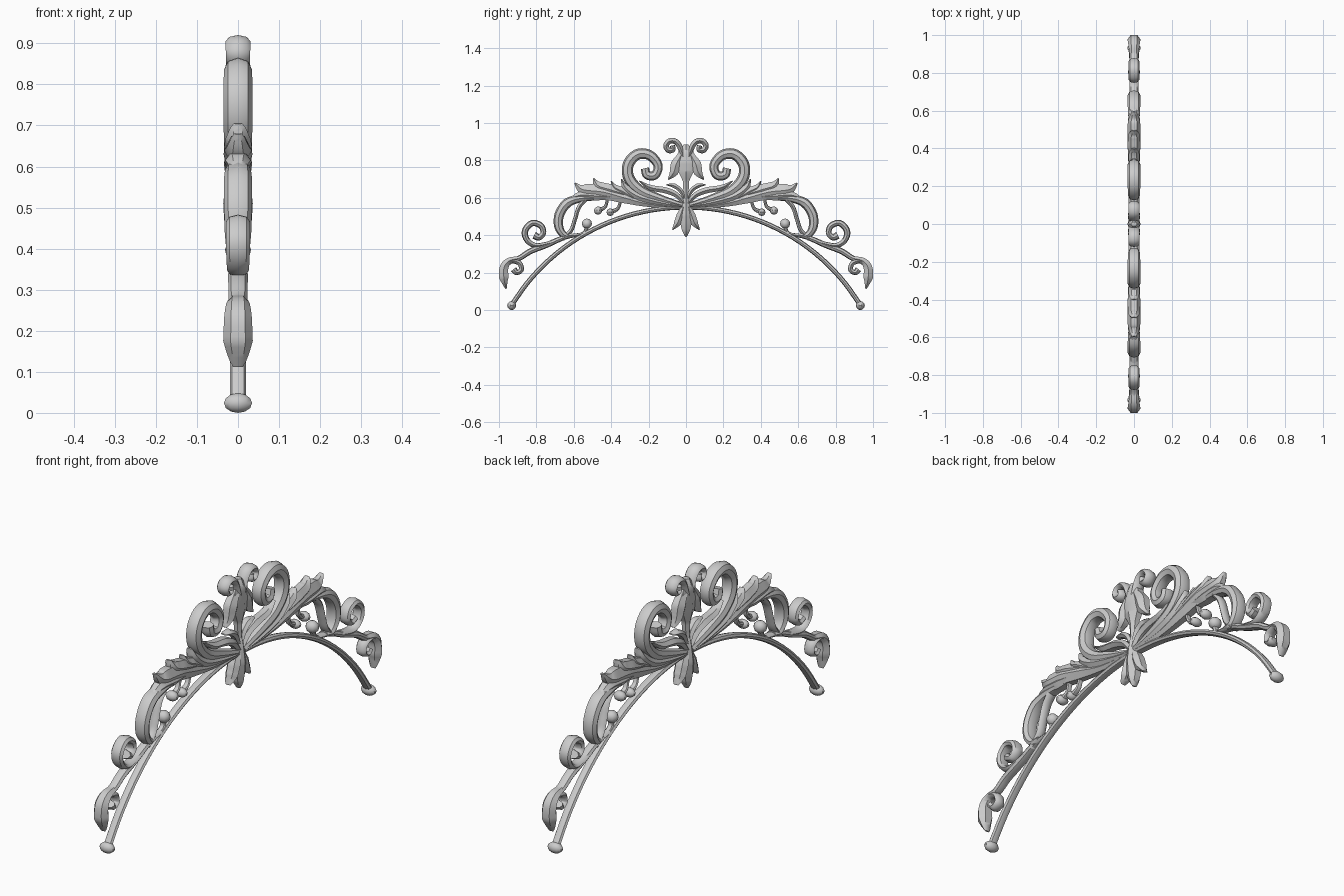
import bpy, bmesh, math
from mathutils import Vector


def spline(pts, steps):
    # Catmull-Rom points through the control points
    p = [Vector(q) for q in pts]
    p = [2 * p[0] - p[1]] + p + [2 * p[-1] - p[-2]]
    out = []
    for i in range(1, len(p) - 2):
        a, b, c, d = p[i - 1:i + 3]
        for s in range(steps):
            t = s / steps
            out.append(0.5 * (2 * b + (c - a) * t + (2 * a - 5 * b + 4 * c - d) * t * t
                              + (3 * b - a - 3 * c + d) * t ** 3))
    return out + [p[-2]]


def finish(name, bm, mirror):
    bmesh.ops.recalc_face_normals(bm, faces=bm.faces[:])
    me = bpy.data.meshes.new(name)
    bm.to_mesh(me)
    bm.free()
    ob = bpy.data.objects.new(name, me)
    bpy.context.collection.objects.link(ob)
    if mirror:
        m = ob.modifiers.new("Mirror", 'MIRROR')
        m.use_axis = (False, True, False)
    bpy.ops.object.select_all(action='DESELECT')
    ob.select_set(True)
    bpy.context.view_layer.objects.active = ob
    bpy.ops.object.shade_smooth_by_angle(angle=math.radians(40))


def sweep(name, pts, widths, depth, sides=8, mirror=True, steps=5):
    # tapered strand in the y-z plane; widths are half-widths spread along it
    path = spline(pts, steps)
    n, top = len(path), max(widths)
    bm = bmesh.new()
    rings = []
    for i, c in enumerate(path):
        t = (path[min(i + 1, n - 1)] - path[max(i - 1, 0)]).normalized()
        u = i / (n - 1) * (len(widths) - 1)
        k = min(int(u), len(widths) - 2)
        w = widths[k] + (widths[k + 1] - widths[k]) * (u - k)
        d = depth * math.sqrt(w / top)
        ring = []
        for j in range(sides):
            a = math.tau * j / sides
            s = w * math.sin(a)
            ring.append(bm.verts.new((d * math.cos(a), c.x - t.y * s, c.y + t.x * s)))
        rings.append(ring)
    for r, q in zip(rings, rings[1:]):
        for j in range(sides):
            k = (j + 1) % sides
            bm.faces.new((r[j], r[k], q[k], q[j]))
    bm.faces.new(rings[0])
    bm.faces.new(rings[-1])
    finish(name, bm, mirror)


def leaf(name, pts, widths, depth=0.034, mirror=True):
    # six-sided section gives a central ridge
    sweep(name, pts, [w * 1.12 for w in widths], depth, 6, mirror)


def bud(name, y, z, r, rx):
    bm = bmesh.new()
    bmesh.ops.create_uvsphere(bm, u_segments=10, v_segments=6, radius=1)
    for v in bm.verts:
        v.co = Vector((v.co.x * rx, y + v.co.y * r, z + v.co.z * r))
    finish(name, bm, True)


# base arch and end knobs
R, CZ = 1.0916, -0.5416
A = math.asin(0.93 / R)
sweep("arch_rod", [(R * math.sin(A * i / 8), CZ + R * math.cos(A * i / 8)) for i in range(-8, 9)],
      [0.013, 0.013], 0.02, mirror=False, steps=3)
bud("end_knob", 0.932, 0.024, 0.024, 0.036)

# big upper scrolls with the strands fanning out below them
sweep("upper_scroll", [(.02, .56), (.15, .60), (.245, .64), (.305, .705), (.308, .78), (.26, .832),
                       (.195, .828), (.15, .775), (.165, .722), (.208, .722), (.22, .758)],
      [.014, .026, .03, .03, .028, .024, .024, .022], 0.035)
leaf("scroll_under_leaf", [(.02, .555), (.13, .573), (.25, .605), (.32, .65), (.345, .70)],
     [.012, .018, .024, .02, .003])
leaf("scroll_inner_leaf", [(.01, .57), (.05, .615), (.11, .64), (.19, .655), (.25, .69)],
     [.01, .015, .017, .015, .003], 0.03)
leaf("scroll_short_leaf", [(.005, .59), (.03, .64), (.065, .665), (.105, .67)],
     [.008, .012, .013, .003], 0.025)

# acanthus leaf reaching outwards
leaf("acanthus_main", [(.03, .55), (.2, .567), (.33, .60), (.44, .63), (.53, .64), (.565, .65), (.595, .68)],
     [.012, .016, .03, .04, .036, .022, .003], 0.035)
leaf("acanthus_upper_lobe", [(.33, .62), (.41, .645), (.47, .665), (.495, .705)],
     [.018, .03, .026, .003])
leaf("acanthus_inner_lobe", [(.28, .60), (.34, .635), (.38, .655), (.40, .69)],
     [.015, .022, .018, .003], 0.03)
leaf("acanthus_lower_lobe", [(.40, .605), (.48, .61), (.56, .615), (.62, .595)],
     [.015, .025, .022, .006], 0.033)

# middle C-scroll
sweep("middle_scroll", [(.46, .60), (.56, .597), (.635, .572), (.677, .51), (.68, .445), (.65, .40), (.61, .40)],
      [.012, .02, .026, .026, .024, .018, .012], 0.034)
sweep("middle_scroll_strand", [(.53, .60), (.572, .55), (.595, .48), (.615, .425), (.66, .38)],
      [.012, .011, .011, .012], 0.024)

# lower stem, small scroll and drooping end leaf
sweep("lower_stem", [(.56, .405), (.65, .388), (.74, .35), (.83, .315), (.89, .278), (.94, .265)],
      [.008, .014, .016, .015, .013], 0.024)
sweep("small_scroll", [(.70, .365), (.80, .345), (.85, .375), (.86, .425), (.822, .465), (.775, .45),
                       (.763, .412), (.785, .388), (.812, .40)],
      [.01, .014, .017, .017, .016, .015, .02], 0.032)
leaf("end_leaf", [(.90, .275), (.945, .263), (.972, .23), (.974, .175), (.962, .112)],
     [.012, .018, .024, .027, .003], 0.036)
sweep("end_curl", [(.962, .24), (.93, .262), (.89, .25), (.88, .215), (.905, .20), (.922, .218)],
      [.012, .014, .013, .013, .018], 0.03)

# buds on short stems
for i, (y, z, r, y0, z0) in enumerate([(.47, .532, .022, .42, .59), (.405, .523, .02, .35, .58),
                                       (.53, .462, .027, .57, .40)]):
    bud(f"bud_{i}", y, z, r, 0.03)
    sweep(f"bud_stem_{i}", [(y0, z0), ((y + y0) / 2 - .012, (z + z0) / 2 - .01), (y, z)],
          [.008, .009, .013], 0.016)

# centre crest: body, side lobes and top curls
leaf("crest_body", [(0, .885), (0, .84), (0, .79), (0, .74), (0, .69), (0, .63), (0, .56)],
     [.012, .045, .055, .042, .018, .014, .02], 0.035, False)
leaf("crest_side_lobe", [(.025, .83), (.052, .78), (.066, .735), (.095, .698)],
     [.018, .03, .024, .003], 0.032)
sweep("crest_curl", [(.015, .82), (.034, .875), (.058, .902), (.09, .902), (.107, .877), (.092, .853),
                     (.07, .858), (.073, .88)],
      [.014, .015, .015, .014, .014], 0.03)

# centre pendant leaf
leaf("pendant_leaf", [(0, .62), (0, .57), (0, .51), (0, .46), (0, .425), (0, .39)],
     [.012, .024, .036, .03, .022, .003], 0.036, False)
leaf("pendant_side_lobe", [(.012, .56), (.03, .505), (.046, .465), (.072, .43)],
     [.012, .022, .02, .003], 0.032)
